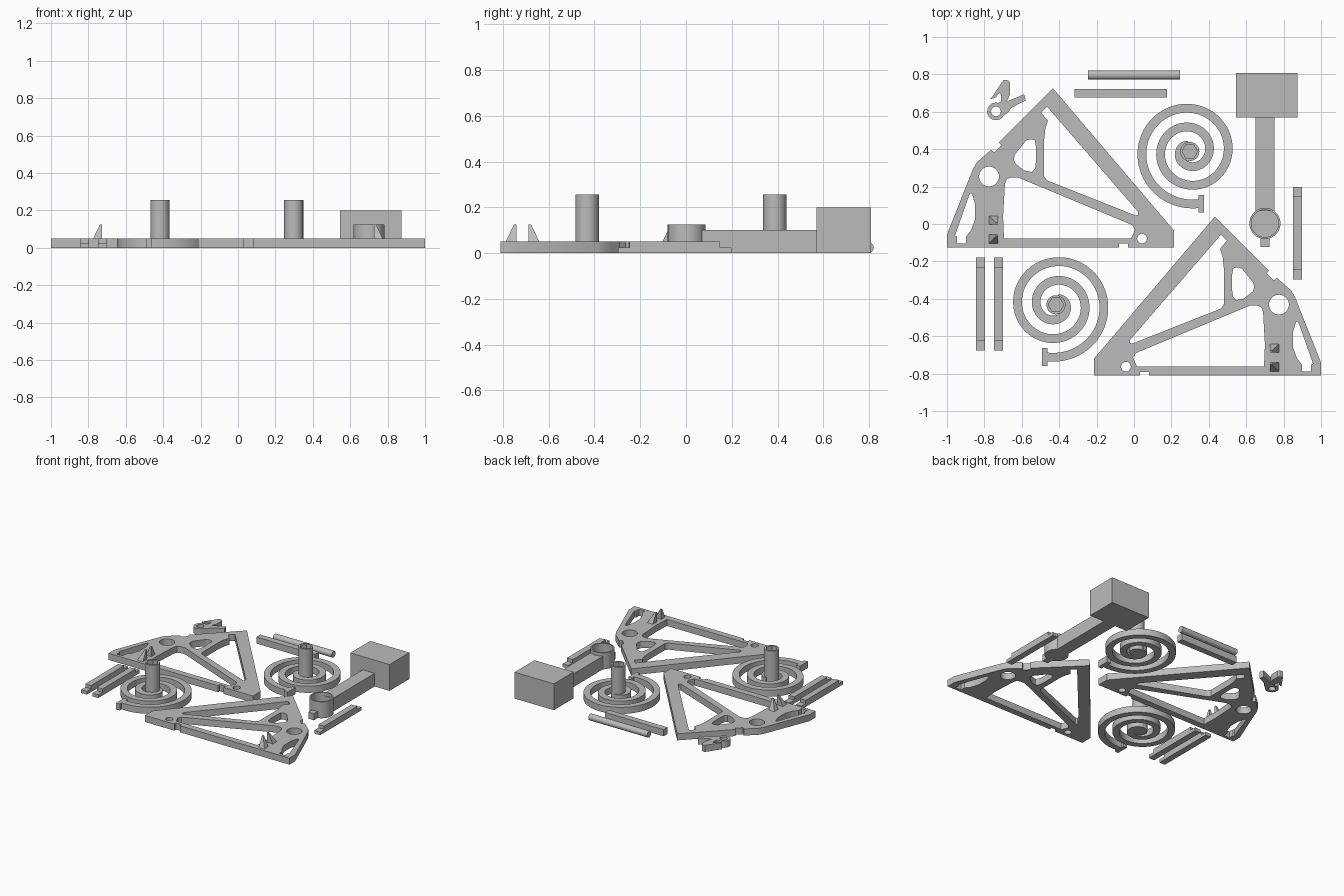
import bpy, bmesh, math

if "Cube" in bpy.data.objects:
    bpy.data.objects.remove(bpy.data.objects["Cube"])

T = 0.05  # sheet thickness
grey = bpy.data.materials.new("plain grey")
grey.diffuse_color = (0.5, 0.5, 0.5, 1)
grey.use_nodes = True
grey.node_tree.nodes["Principled BSDF"].inputs["Base Color"].default_value = grey.diffuse_color


def finish(name, mesh):
    mesh.materials.clear()
    mesh.materials.append(grey)
    ob = bpy.data.objects.new(name, mesh)
    bpy.context.collection.objects.link(ob)
    bpy.ops.object.select_all(action='DESELECT')
    ob.select_set(True)
    bpy.context.view_layer.objects.active = ob
    bpy.ops.object.shade_smooth_by_angle(angle=math.radians(30))
    return ob


def plate(name, loops, z0=0.0, z1=T):
    """Extruded flat profile; first loop is the outline, the rest are holes."""
    cu = bpy.data.curves.new(name, 'CURVE')
    cu.dimensions, cu.fill_mode = '2D', 'BOTH'
    cu.extrude = (z1 - z0) / 2
    for pts in loops:
        s = cu.splines.new('POLY')
        s.points.add(len(pts) - 1)
        for p, (x, y) in zip(s.points, pts):
            p.co = (x, y, 0, 1)
        s.use_cyclic_u = True
    tmp = bpy.data.objects.new("tmp", cu)
    bpy.context.collection.objects.link(tmp)
    bpy.context.view_layer.update()
    dg = bpy.context.evaluated_depsgraph_get()
    me = bpy.data.meshes.new_from_object(tmp.evaluated_get(dg))
    bpy.data.objects.remove(tmp)
    bm = bmesh.new()
    bm.from_mesh(me)
    bmesh.ops.remove_doubles(bm, verts=bm.verts, dist=0.0003)
    bmesh.ops.translate(bm, verts=bm.verts, vec=(0, 0, (z0 + z1) / 2))
    bmesh.ops.recalc_face_normals(bm, faces=bm.faces)
    bm.to_mesh(me)
    bm.free()
    return finish(name, me)


def circle(x, y, r, n=40, start=0.0):
    return [(x + r * math.cos(start + math.tau * i / n),
             y + r * math.sin(start + math.tau * i / n)) for i in range(n)]


def rect(x0, x1, y0, y1):
    return [(x0, y0), (x1, y0), (x1, y1), (x0, y1)]


def box(name, x0, x1, y0, y1, z0, z1):
    return plate(name, [rect(x0, x1, y0, y1)], z0, z1)


# Side frames: one profile, mirrored for the second
outline = [(-1, -.126), (-.08, -.126), (-.08, -.105), (-.032, -.105), (-.032, -.126),
           (.214, -.126), (.214, -.035), (-.433, .725), (-.722, .436), (-.708, .421),
           (-.747, .382), (-.764, .397), (-.81, .356), (-.84, .33), (-.861, .294), (-1, -.056)]
large_window = [(-.497, .596), (-.465, .628), (.02, .067), (.022, .05), (.01, .045),
                (-.465, .233), (-.48, .254), (-.48, .452), (-.474, .51), (-.46, .553)]
lower_window = [(-.695, -.078), (-.70, .04), (-.69, .216), (-.68, .24), (-.658, .249),
                (-.62, .249), (-.01, -.005), (.005, -.03), (-.005, -.055), (-.016, -.078)]
corner_window = [(-.866, .163), (-.85, .105), (-.85, .024), (-.872, -.035), (-.898, -.067),
                 (-.898, -.104), (-.947, -.104), (-.947, -.067), (-.957, -.062), (-.882, .152),
                 (-.875, .163)]
upper_window = [(-.545, .452), (-.53, .447), (-.524, .41), (-.524, .334), (-.53, .295),
                (-.545, .278), (-.588, .286), (-.635, .325), (-.642, .345), (-.638, .37),
                (-.578, .445), (-.56, .452)]
frame = [outline, large_window, lower_window, corner_window, upper_window,
         circle(-.775, .254, .053), circle(.043, -.078, .026)]


def tooth(name, x0, x1, y0, y1):
    """Tapered peg whose tip sits over the corner (x1, y1)."""
    tx, ty = x1 + (x0 - x1) * .22, y1 + (y0 - y1) * .22
    bm = bmesh.new()
    lo = [bm.verts.new((x, y, T - .002)) for x, y in rect(x0, x1, y0, y1)]
    hi = [bm.verts.new((x, y, .125)) for x, y in rect(tx, x1, ty, y1)]
    bm.faces.new(lo)
    bm.faces.new(hi)
    for i in range(4):
        j = (i + 1) % 4
        bm.faces.new((lo[i], lo[j], hi[j], hi[i]))
    bmesh.ops.recalc_face_normals(bm, faces=bm.faces)
    me = bpy.data.meshes.new(name)
    bm.to_mesh(me)
    bm.free()
    finish(name, me)


for side, m, dy in (("left", 1, 0), ("right", -1, -.685)):
    plate(side + "_frame", [[(m * x, y + dy) for x, y in l] for l in frame])
    tooth(side + "_upper_tooth", m * -.775, m * -.727, .045 + dy, -.003 + dy)
    tooth(side + "_lower_tooth", m * -.775, m * -.727, -.104 + dy, -.056 + dy)


# Spiral springs with a hub, a hexagonal socket and an end tab
def spring(name, cx, cy, m):
    outer, inner = [], []
    n = 200
    for i in range(n + 1):
        q = -.12 + 10.0 * i / n
        a = -math.pi / 2 * (1 + q)
        r = .304 - .0251 * q
        for pts, rad in ((outer, r), (inner, r - .047)):
            pts.append((cx + m * rad * math.cos(a), cy + rad * math.sin(a)))
    plate(name + "_coil", [outer + inner[::-1]])
    box(name + "_tab", *sorted((cx + m * .046, cx + m * .076)), cy - .326, cy - .232, 0, T)
    plate(name + "_hub_base", [circle(cx, cy, .051)], 0, .15)
    plate(name + "_hub_socket", [circle(cx, cy, .051), circle(cx, cy, .041, 6)], .15, .255)


spring("back_spring", .298, .388, 1)
spring("front_spring", -.417, -.432, -1)

# Weight on an arm with a cup at the end
box("weight_block", .545, .875, .57, .808, 0, .2)
box("weight_arm", .65, .75, .07, .575, 0, .1)
plate("cup_base", [circle(.7, .003, .083)], 0, .06)
plate("cup_wall", [circle(.7, .003, .083), circle(.7, .003, .073)], .06, .125)
box("cup_stub", .677, .724, -.122, -.07, 0, T)


# Cross bars with half-thickness ends
def lap_bar(name, x0, y0, y1):
    box(name + "_base", x0, x0 + .048, y0, y1, 0, T / 2)
    box(name + "_top", x0, x0 + .048, y0 + .05, y1 - .05, T / 2, T)


lap_bar("left_outer_bar", -.845, -.676, -.18)
lap_bar("left_inner_bar", -.749, -.676, -.18)
lap_bar("right_bar", .85, -.297, .198)
box("back_bar", -.318, .176, .676, .723, 0, T)

# Round axle lying along x
bm = bmesh.new()
bmesh.ops.create_cone(bm, cap_ends=True, segments=32, radius1=.024, radius2=.024, depth=.494)
for v in bm.verts:
    x, y, z = v.co
    v.co = (z, y + .796, x + .024)
bmesh.ops.recalc_face_normals(bm, faces=bm.faces)
me = bpy.data.meshes.new("axle")
bm.to_mesh(me)
bm.free()
finish("axle", me)

# Pawl: ring, beak and lever arm in one outline
ring = [(-.738 + .047 * math.cos(math.radians(a)), .602 + .047 * math.sin(math.radians(a)))
        for a in range(75, 331, 15)]
pawl = ring + [(-.672, .598), (-.655, .622), (-.578, .661), (-.588, .693), (-.68, .655),
               (-.663, .692), (-.662, .755), (-.672, .768), (-.697, .77), (-.768, .667),
               (-.738, .677), (-.72, .70), (-.711, .69), (-.712, .655)]
plate("pawl", [pawl, circle(-.738, .602, .026, 24)])
